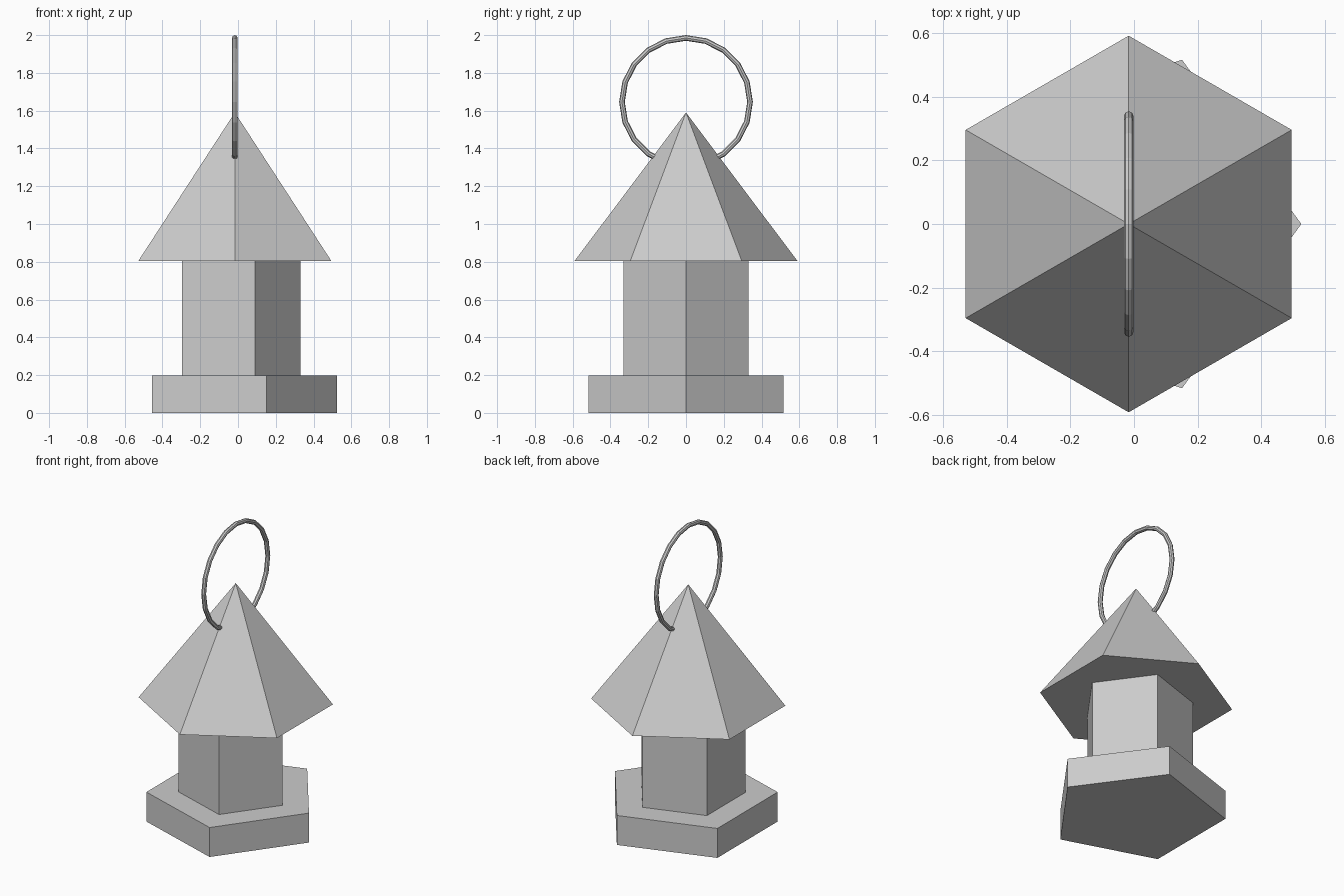
import bpy
from math import pi

if "Cube" in bpy.data.objects:
    bpy.data.objects.remove(bpy.data.objects["Cube"])

CX = -0.0167  # shared vertical axis of all parts


def prism(name, sides, r_bottom, r_top, z0, z1, first_angle):
    """Flat-sided prism or pyramid whose first corner lies at first_angle from +x."""
    bpy.ops.mesh.primitive_cone_add(vertices=sides, radius1=r_bottom, radius2=r_top,
                                    depth=z1 - z0, location=(CX, 0, (z0 + z1) / 2),
                                    rotation=(0, 0, first_angle - pi / 2))
    obj = bpy.context.object
    obj.name = name
    return obj


# Pentagonal foot and body, corner pointing to +x
prism("base", 5, 0.542, 0.542, 0.0, 0.197, 0)
prism("body", 5, 0.347, 0.347, 0.197, 0.803, 0)

# Six-sided pointed roof, corners pointing to front and back
prism("roof", 6, 0.591, 0.0, 0.803, 1.59, pi / 2)

# Hanging ring upright in the y-z plane, passing through the roof tip
bpy.ops.mesh.primitive_torus_add(major_segments=20, minor_segments=8,
                                 major_radius=0.339, minor_radius=0.015,
                                 location=(CX, 0, 1.646), rotation=(0, pi / 2, 0))
bpy.context.object.name = "hanging_ring"
